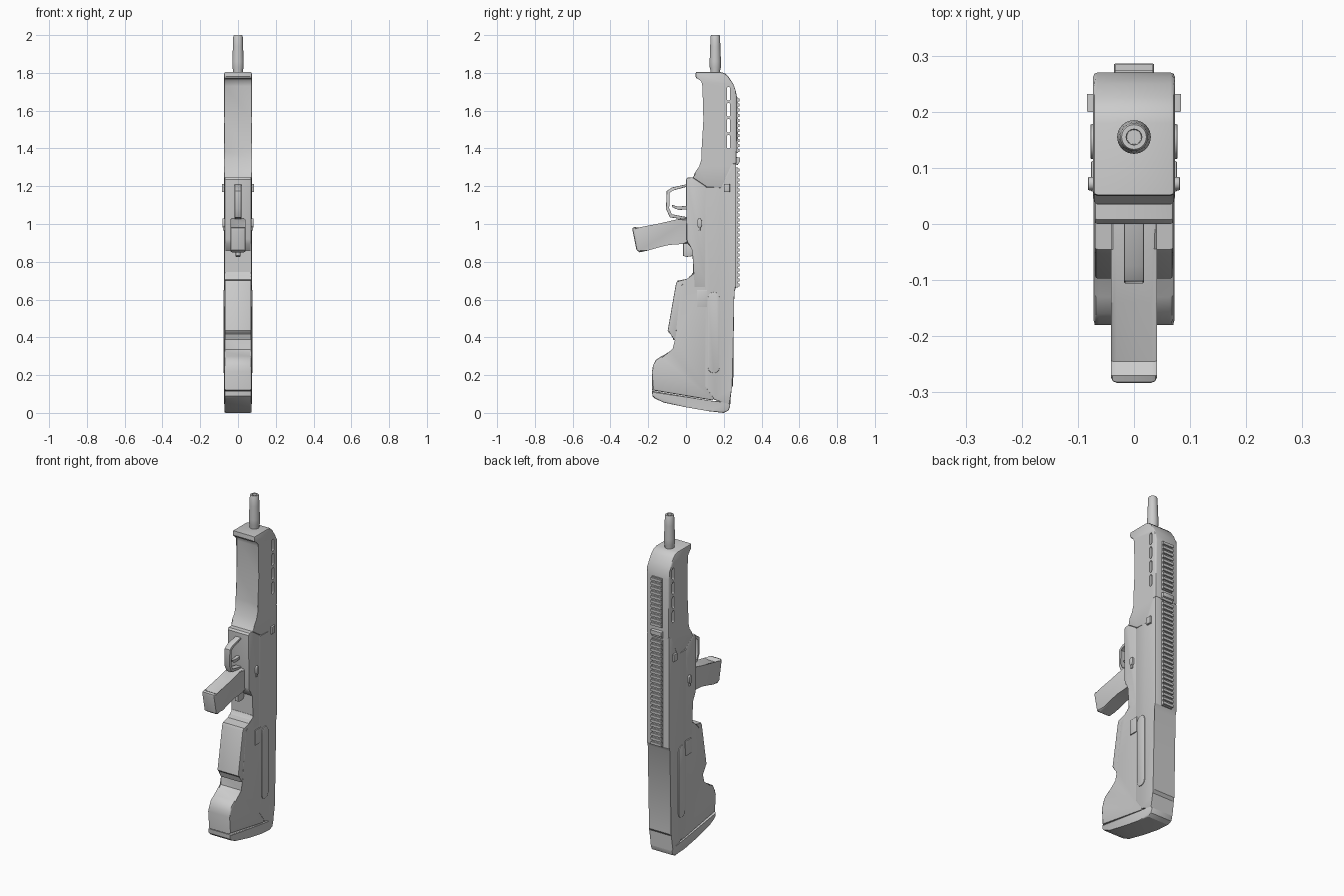
import bpy, bmesh, math

metal = bpy.data.materials.new("light grey")
metal.diffuse_color = (0.6, 0.6, 0.6, 1)


def finish(ob, angle=30):
    ob.data.materials.append(metal)
    bpy.ops.object.select_all(action='DESELECT')
    ob.select_set(True)
    bpy.context.view_layer.objects.active = ob
    bpy.ops.object.shade_smooth_by_angle(angle=math.radians(angle))
    return ob


def link(name, bm):
    bmesh.ops.recalc_face_normals(bm, faces=bm.faces)
    me = bpy.data.meshes.new(name)
    bm.to_mesh(me)
    bm.free()
    ob = bpy.data.objects.new(name, me)
    bpy.context.collection.objects.link(ob)
    return ob


def prism(name, pts, x0, x1, bevel=0.0, smooth=True):
    """Side profile of (y, z) points extruded from x0 to x1, with rounded side rims."""
    bm = bmesh.new()
    a = [bm.verts.new((x0, y, z)) for y, z in pts]
    b = [bm.verts.new((x1, y, z)) for y, z in pts]
    n = len(pts)
    bm.faces.new(a)
    bm.faces.new(b[::-1])
    for i in range(n):
        bm.faces.new((a[i], b[i], b[(i + 1) % n], a[(i + 1) % n]))
    if bevel:
        rims = [e for e in bm.edges if abs(e.verts[0].co.x - e.verts[1].co.x) < 1e-6]
        bmesh.ops.bevel(bm, geom=rims, offset=bevel, segments=2, profile=0.5,
                        affect='EDGES', clamp_overlap=True)
    ob = link(name, bm)
    return finish(ob) if smooth else ob


def sym(name, pts, hw, bevel=0.0):
    return prism(name, pts, -hw, hw, bevel)


def rect(y0, y1, z0, z1):
    return [(y0, z0), (y1, z0), (y1, z1), (y0, z1)]


def stadium(y, z, r, half, n=6):
    """Upright rounded slot outline."""
    out = []
    for c, start in ((z + half - r, 0), (z - half + r, math.pi)):
        for i in range(n + 1):
            t = start + math.pi * i / n
            out.append((y + r * math.cos(t), c + r * math.sin(t)))
    return out


def cut(ob, cutters):
    for c in cutters:
        m = ob.modifiers.new("cut", 'BOOLEAN')
        m.object = c
        m.solver = 'EXACT'
        bpy.context.view_layer.objects.active = ob
        bpy.ops.object.modifier_apply(modifier=m.name)
        c.hide_render = True
        c.hide_set(True)
    bpy.ops.object.select_all(action='DESELECT')
    ob.select_set(True)
    bpy.context.view_layer.objects.active = ob
    bpy.ops.object.shade_smooth_by_angle(angle=math.radians(30))


# handguard with front lip, swept lower end and vent slots
handguard = sym("handguard", [
    (0.052, 1.805), (0.05, 1.78), (0.056, 1.77), (0.078, 1.768), (0.09, 1.755), (0.095, 1.73),
    (0.092, 1.55), (0.09, 1.385), (0.082, 1.345), (0.07, 1.305), (0.055, 1.27), (0.035, 1.245),
    (0.11, 1.195), (0.19, 1.185), (0.235, 1.32), (0.268, 1.32), (0.27, 1.67),
    (0.262, 1.71), (0.25, 1.742), (0.225, 1.78), (0.205, 1.798), (0.18, 1.805)], 0.073, 0.008)
cut(handguard, [prism("slot_cutter", stadium(0.225, z, 0.009, 0.036), -0.2, 0.2, 0, False)
                for z in (1.69, 1.605, 1.52, 1.435)])

# rear receiver, running down the whole back of the stock
sym("receiver_back", [
    (0.1, 1.2), (0.19, 1.185), (0.235, 1.32), (0.266, 1.32), (0.266, 0.665), (0.25, 0.64),
    (0.25, 0.145), (0.236, 0.13), (0.234, 0.04), (0.15, 0.07), (0.1, 0.14)], 0.073, 0.006)

# front receiver block
sym("receiver_front", [
    (0.0, 1.235), (0.008, 1.246), (0.035, 1.247), (0.12, 1.19), (0.12, 0.66), (0.04, 0.66),
    (0.04, 0.86), (0.01, 0.895), (0.003, 0.92)], 0.0705, 0.006)

# lower stock with toe
sym("stock", [
    (0.12, 0.74), (0.038, 0.745), (0.02, 0.71), (-0.03, 0.68), (-0.055, 0.40), (-0.063, 0.335),
    (-0.08, 0.32), (-0.13, 0.3), (-0.16, 0.28), (-0.175, 0.25), (-0.18, 0.22), (-0.18, 0.12),
    (0.14, 0.066), (0.16, 0.09), (0.16, 0.74)], 0.0705, 0.008)

# magazine in front of the stock
sym("magazine", [
    (0.02, 0.725), (0.01, 0.706), (-0.045, 0.7), (-0.053, 0.685), (-0.097, 0.435),
    (-0.092, 0.427), (-0.075, 0.415), (-0.066, 0.385), (0.02, 0.385)], 0.0695, 0.007)

# butt pad
sym("butt_pad", [
    (-0.18, 0.117), (-0.178, 0.09), (-0.165, 0.077), (-0.12, 0.055), (0.0, 0.03), (0.12, 0.009),
    (0.2, 0.0), (0.225, 0.012), (0.234, 0.035), (0.234, 0.06), (0.14, 0.063)], 0.072, 0.007)

# pistol grip
sym("grip", [
    (0.02, 1.03), (-0.045, 1.025), (-0.14, 1.003), (-0.245, 0.972), (-0.27, 0.985), (-0.282, 0.98),
    (-0.283, 0.965), (-0.262, 0.862), (-0.245, 0.85), (-0.2, 0.86), (-0.14, 0.877),
    (-0.09, 0.889), (-0.02, 0.894), (0.02, 0.9)], 0.041, 0.01)

# trigger guard strap and trigger
sym("trigger_guard", [
    (0.01, 1.212), (-0.075, 1.193), (-0.102, 1.175), (-0.106, 1.08), (-0.085, 1.035), (0.01, 1.022),
    (0.01, 1.036), (-0.077, 1.049), (-0.092, 1.083), (-0.089, 1.167), (-0.07, 1.18), (0.01, 1.198)],
    0.018, 0.003)
sym("trigger", [
    (0.01, 1.098), (-0.04, 1.09), (-0.075, 1.102), (-0.075, 1.09), (-0.04, 1.074), (0.01, 1.078)],
    0.01, 0.002)

# magazine catch under the grip
sym("magazine_catch", [
    (0.05, 0.9), (-0.015, 0.9), (-0.015, 0.832), (0.0, 0.825), (0.035, 0.83), (0.05, 0.86)],
    0.012, 0.003)

# top rail: two strips with cross teeth
for z0, z1 in ((1.375, 1.67), (0.665, 1.3)):
    sym("rail_base", rect(0.255, 0.274, z0, z1), 0.034)
    count = round((z1 - z0) / 0.0265)
    step = (z1 - z0) / count
    for i in range(count):
        z = z0 + i * step
        sym("rail_tooth", rect(0.26, 0.284, z + 0.005, z + step - 0.006), 0.034)

# clamp between the two rail strips
sym("rail_clamp", [(0.24, 1.312), (0.275, 1.312), (0.278, 1.325), (0.286, 1.328), (0.286, 1.352),
                   (0.24, 1.357)], 0.036, 0.003)

# side details, mirrored left and right
for s in (-1, 1):
    def side(name, pts, x, bevel=0.002):
        prism(name, pts, *sorted((s * 0.06, s * x)), bevel)
    side("side_pin", rect(0.2, 0.232, 1.17, 1.212), 0.084)
    side("selector", stadium(0.072, 1.005, 0.012, 0.024), 0.082)
    side("selector_lever", rect(0.064, 0.076, 0.965, 0.99), 0.079)
    side("slide_cover", stadium(0.147, 0.425, 0.031, 0.215), 0.0775)
    side("ejection_cover", rect(0.058, 0.112, 0.56, 0.65), 0.0765)

# barrel with hollow muzzle, lathed
bm = bmesh.new()
prof = [(0.026, 1.78), (0.026, 1.815), (0.03, 1.83), (0.03, 1.86), (0.027, 1.94), (0.025, 1.994),
        (0.022, 2.0), (0.014, 2.0), (0.013, 1.97), (0.0, 1.97)]
vs = [bm.verts.new((r, 0.155, z)) for r, z in prof]
es = [bm.edges.new(p) for p in zip(vs, vs[1:])]
bmesh.ops.spin(bm, geom=vs + es, cent=(0, 0.155, 0), axis=(0, 0, 1), angle=2 * math.pi, steps=32)
bmesh.ops.remove_doubles(bm, verts=bm.verts, dist=1e-5)
finish(link("barrel", bm))
